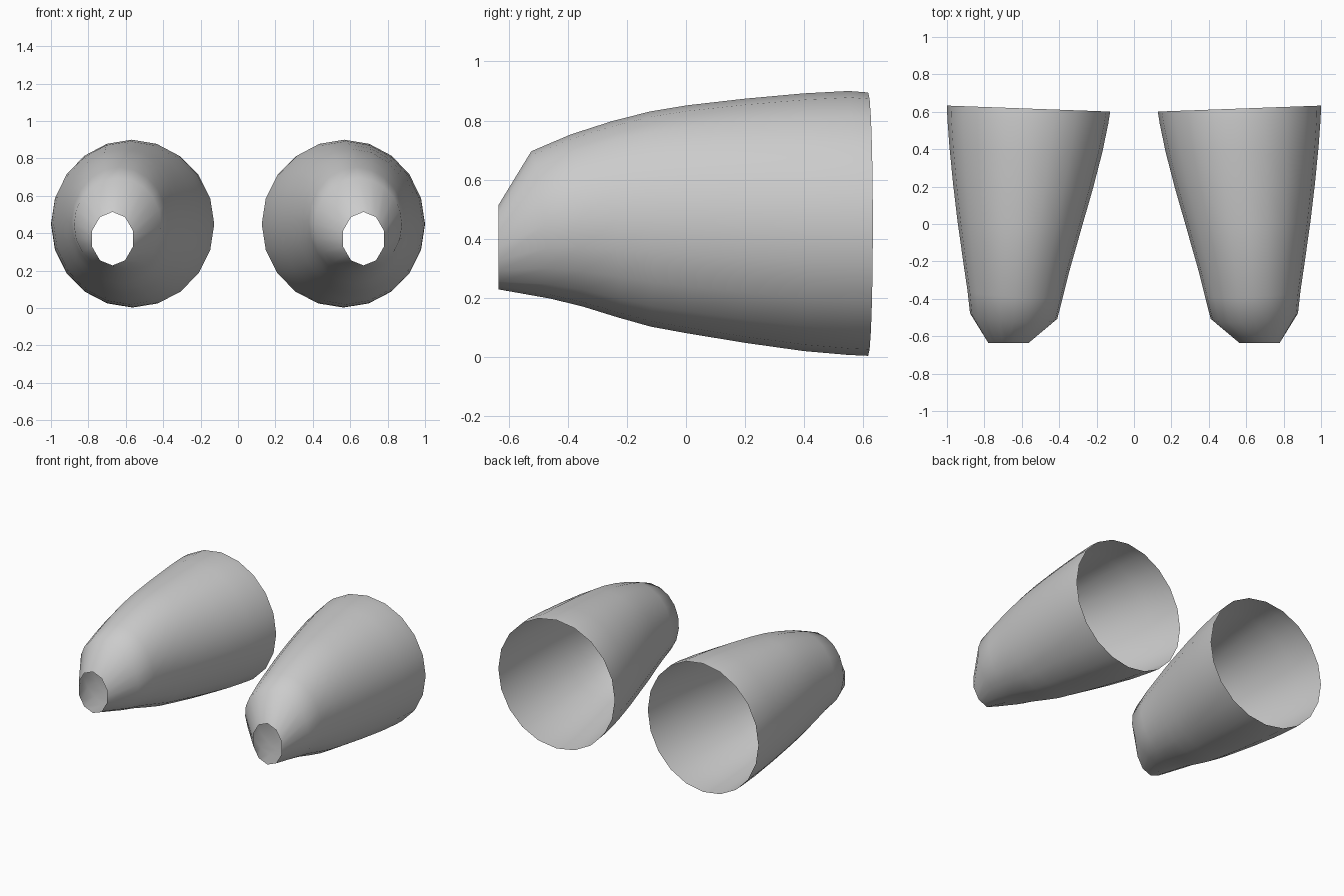
import bpy, math

SIDES = 20
# Cross-sections front to back:
# y, inner x, outer x, bottom z, top z, y tilt sideways, y tilt upwards
RINGS = [
    (-0.635, 0.557, 0.785, 0.228, 0.514, 0.0, 0.0),
    (-0.492, 0.410, 0.877, 0.197, 0.696, 0.015, -0.032),
    (-0.37, 0.378, 0.890, 0.170, 0.753, 0.012, -0.02),
    (-0.24, 0.345, 0.909, 0.133, 0.798, 0.01, -0.01),
    (-0.12, 0.311, 0.926, 0.102, 0.831, 0.01, 0.0),
    (0.0, 0.277, 0.943, 0.080, 0.851, 0.01, 0.0),
    (0.20, 0.220, 0.967, 0.047, 0.874, 0.012, 0.0),
    (0.40, 0.169, 0.987, 0.019, 0.892, 0.015, 0.0),
    (0.55, 0.138, 0.998, 0.006, 0.900, 0.016, 0.0),
    (0.617, 0.127, 1.000, 0.003, 0.895, 0.016, 0.0),
]


def make_shell(name, side):
    verts, faces = [], []
    for i, (y, x0, x1, z0, z1, tilt_x, tilt_z) in enumerate(RINGS):
        for k in range(SIDES):
            a = 2 * math.pi * k / SIDES + math.pi / 2
            c, s = math.cos(a), math.sin(a)
            # the small front opening has half as many visible sides
            f = math.cos(2 * math.pi / SIDES) if i == 0 and k % 2 else 1.0
            x = (x0 + x1) / 2 + c * f * (x1 - x0) / 2
            z = (z0 + z1) / 2 + s * f * (z1 - z0) / 2
            verts.append((side * x, y + tilt_x * c + tilt_z * s, z))
    for i in range(len(RINGS) - 1):
        for k in range(SIDES):
            n = (k + 1) % SIDES
            a, b = i * SIDES, (i + 1) * SIDES
            face = (a + k, b + k, b + n, a + n)
            faces.append(face if side > 0 else face[::-1])
    mesh = bpy.data.meshes.new(name)
    mesh.from_pydata(verts, [], faces)
    mesh.shade_smooth()
    obj = bpy.data.objects.new(name, mesh)
    bpy.context.collection.objects.link(obj)
    return obj


# Mirrored pair of open tapered shells
make_shell("right_tapered_shell", 1)
make_shell("left_tapered_shell", -1)
